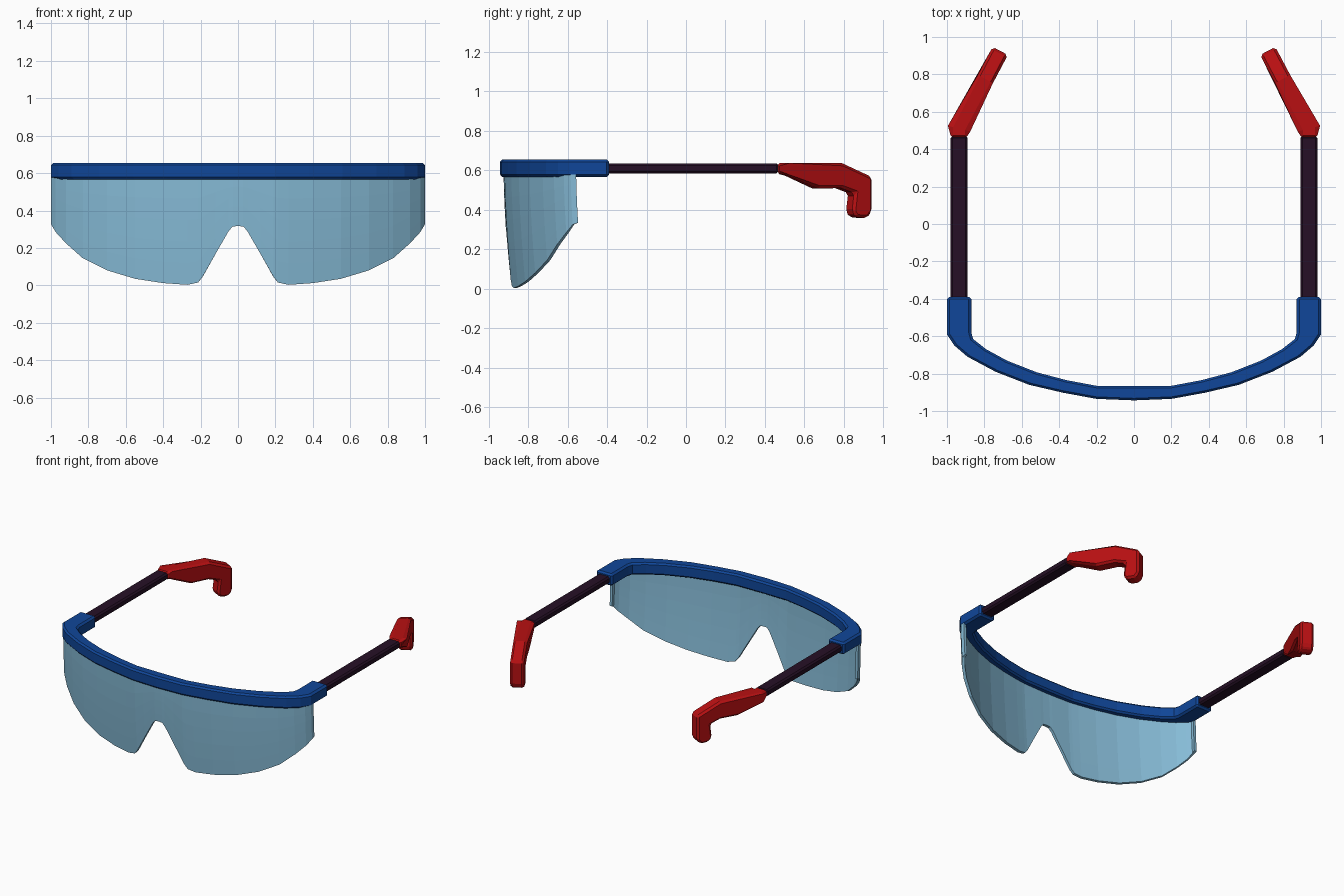
import bpy
import bmesh
from mathutils import Vector

cube = bpy.data.objects.get("Cube")
if cube:
    bpy.data.objects.remove(cube, do_unlink=True)


def material(name, rgb):
    mat = bpy.data.materials.new(name)
    mat.use_nodes = True
    mat.diffuse_color = (*rgb, 1)
    mat.node_tree.nodes["Principled BSDF"].inputs["Base Color"].default_value = (*rgb, 1)
    return mat


BLUE = material("frame blue", (0.005, 0.062, 0.32))
LENS = material("lens pale blue", (0.24, 0.5, 0.68))
DARK = material("temple dark purple", (0.019, 0.005, 0.019))
RED = material("tip red", (0.48, 0.005, 0.006))


def make(name, bm, mat, bevel=0.0, segments=1):
    bmesh.ops.recalc_face_normals(bm, faces=bm.faces)
    mesh = bpy.data.meshes.new(name)
    bm.to_mesh(mesh)
    bm.free()
    mesh.materials.append(mat)
    obj = bpy.data.objects.new(name, mesh)
    bpy.context.collection.objects.link(obj)
    if bevel:
        mod = obj.modifiers.new("Soft edges", "BEVEL")
        mod.width, mod.segments = bevel, segments
        mod.limit_method, mod.angle_limit = "ANGLE", 0.7
    return obj


def loft(rings):
    """Join equal-sized closed rings of points and cap both ends."""
    bm = bmesh.new()
    rows = [[bm.verts.new(p) for p in ring] for ring in rings]
    n = len(rows[0])
    for a, b in zip(rows, rows[1:]):
        for i in range(n):
            j = (i + 1) % n
            bm.faces.new((a[i], a[j], b[j], b[i]))
    bm.faces.new(rows[0])
    bm.faces.new(rows[-1])
    return bm


def both_sides(half):
    """Mirror a half path that starts on the centre line."""
    return [(-p[0], *p[1:]) for p in half[:0:-1]] + half


# Brow frame: outer and inner edge of the curved bar, ending in hinge blocks
outer = [(0, -0.943), (0.2, -0.935), (0.38, -0.902), (0.56, -0.86), (0.74, -0.79),
         (0.89, -0.71), (0.96, -0.65), (1, -0.59), (1, -0.39)]
inner = [(0, -0.867), (0.2, -0.865), (0.36, -0.835), (0.52, -0.793), (0.68, -0.73),
         (0.79, -0.67), (0.86, -0.615), (0.87, -0.58), (0.87, -0.39)]
LOW, HIGH = 0.567, 0.655
rings = [[(*o, LOW), (*o, HIGH), (*i, HIGH), (*i, LOW)]
         for o, i in zip(both_sides(outer), both_sides(inner))]
make("brow_frame", loft(rings), BLUE, 0.012)

# Lens: x, y and lower edge height of each column, with a nose notch
columns = [(0, -0.925, 0.317), (0.028, -0.925, 0.315), (0.05, -0.924, 0.29),
           (0.12, -0.922, 0.168), (0.19, -0.92, 0.045), (0.215, -0.917, 0.015),
           (0.27, -0.909, 0.003), (0.4, -0.886, 0.012), (0.55, -0.848, 0.035),
           (0.7, -0.793, 0.08), (0.83, -0.727, 0.145), (0.92, -0.67, 0.225),
           (0.975, -0.62, 0.285), (0.999, -0.585, 0.325), (0.999, -0.557, 0.335)]
ROWS = 5
bm = bmesh.new()
grid = []
for x, y, low in both_sides(columns):
    column = []
    for k in range(ROWS + 1):
        z = 0.58 + (low - 0.58) * k / ROWS
        lean = 0.035 * ((0.58 - z) / 0.58) ** 1.5
        column.append(bm.verts.new((x, y + lean, z)))
    grid.append(column)
for a, b in zip(grid, grid[1:]):
    for k in range(ROWS):
        bm.faces.new((a[k], a[k + 1], b[k + 1], b[k]))
lens = make("lens", bm, LENS)
# thickness always grows toward the wearer
toward_back = lens.data.polygons[len(lens.data.polygons) // 2].normal.y > 0
solid = lens.modifiers.new("Thickness", "SOLIDIFY")
solid.thickness = 0.02
solid.offset = 1 if toward_back else -1

# Ear tip side profile: distance along the temple, height
profile = [(0.46, 0.637), (0.51, 0.637), (0.81, 0.637), (0.98, 0.567), (0.98, 0.39),
           (0.952, 0.358), (0.89, 0.362), (0.868, 0.39), (0.88, 0.485), (0.805, 0.51),
           (0.675, 0.508), (0.51, 0.573), (0.46, 0.585)]
BEND = 0.51
CENTRE, HALF = 0.935, 0.046


def bent(s, z, offset):
    """Place a profile point on the temple line, which turns inward at BEND."""
    along = Vector((-0.468, 0.884))
    if s < BEND:
        p = Vector((CENTRE + offset, s))
    elif s == BEND:
        p = Vector((CENTRE + offset, s + offset * 0.248))
    else:
        p = Vector((CENTRE, BEND)) + along * (s - BEND) + Vector((0.884, 0.468)) * offset
    return p.x, p.y, z


for side, sign in (("left", 1), ("right", -1)):
    # Straight temple arm
    section = [(-HALF, 0.585), (HALF, 0.585), (HALF, 0.635), (-HALF, 0.635)]
    arm = loft([[(sign * (CENTRE + dx), y, z) for dx, z in section]
                for y in (-0.42, 0.47)])
    make(side + "_temple", arm, DARK, 0.011)

    # Hooked ear tip
    tip_rings = []
    for offset in (-HALF, HALF):
        points = [bent(s, z, offset) for s, z in profile]
        tip_rings.append([(sign * x, y, z) for x, y, z in points])
    make(side + "_ear_tip", loft(tip_rings), RED, 0.014)
